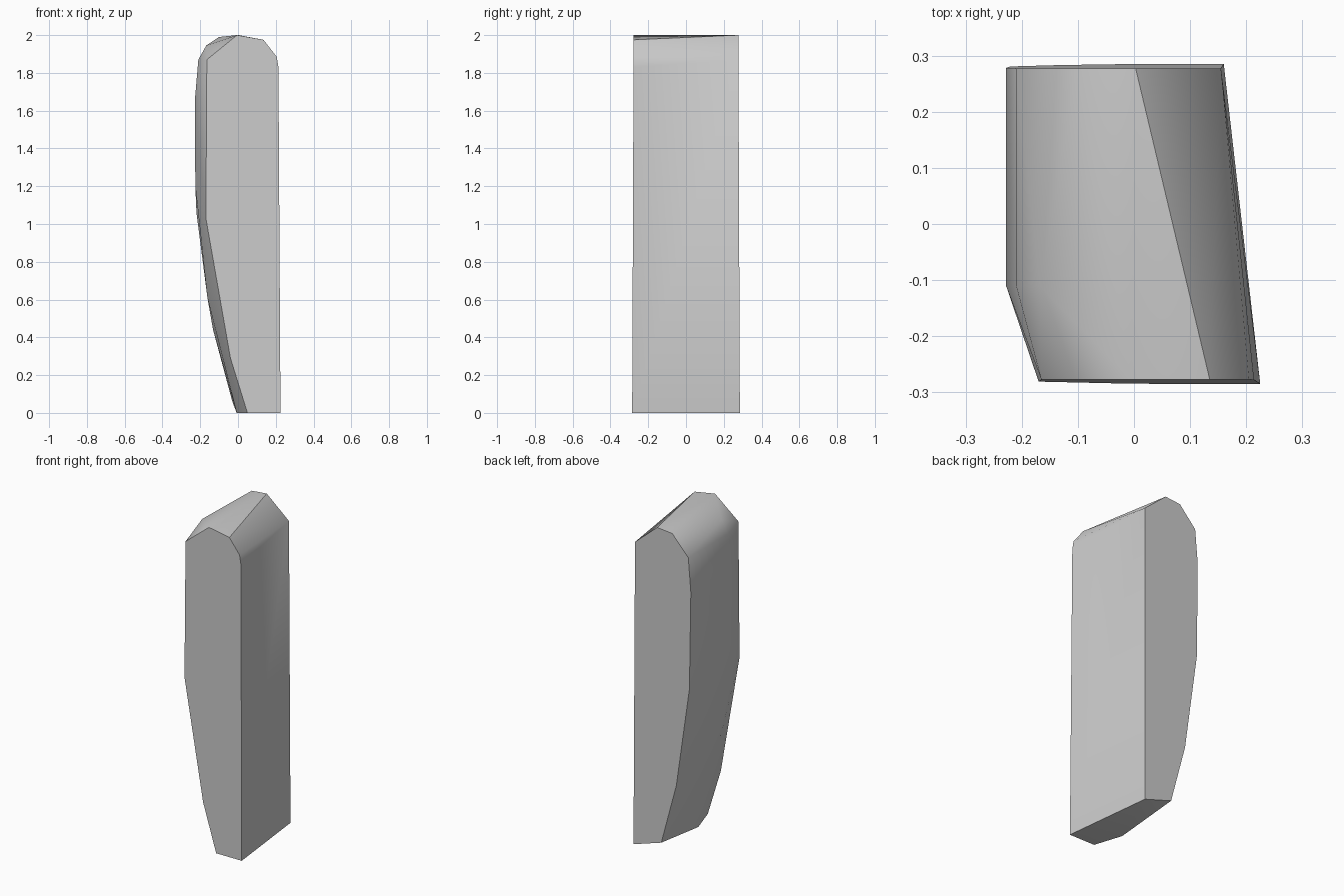
import bpy
import bmesh
import math

if "Cube" in bpy.data.objects:
    bpy.data.objects.remove(bpy.data.objects["Cube"], do_unlink=True)

# Plain stone colour
stone = bpy.data.materials.new("light_grey_stone")
stone.use_nodes = True
colour = (0.6, 0.6, 0.6, 1)
stone.diffuse_color = colour
bsdf = next(n for n in stone.node_tree.nodes if n.type == "BSDF_PRINCIPLED")
bsdf.inputs["Base Color"].default_value = colour

# Outlines as (x, z) at the front, at the chamfer line, and at the back
front = [(0.225, 0), (0.05, 0), (-0.04, 0.29), (-0.17, 1.03), (-0.165, 1.87),
         (-0.005, 2), (0.135, 1.975), (0.205, 1.885), (0.214, 1.83)]
chamfer = [(-0.007, 0), (-0.162, 0.61), (-0.226, 1.2), (-0.228, 1.66),
           (-0.21, 1.87), (-0.168, 1.945)]
back = [(0.16, 0), (-0.03, 0.06), (-0.132, 0.44), (-0.22, 1.06), (-0.228, 1.66),
        (-0.21, 1.87), (-0.1, 1.99), (0.003, 2), (0.155, 1.87)]


def depth(z):
    """Half depth, tapering slightly toward the top."""
    return 0.285 - 0.004 * z


# Faceted standing slab wrapped around the three outlines
bm = bmesh.new()
for x, z in front:
    bm.verts.new((x, -depth(z), z))
for x, z in chamfer:
    bm.verts.new((x, -0.11, z))
for x, z in back:
    bm.verts.new((x, depth(z), z))
hull = bmesh.ops.convex_hull(bm, input=bm.verts[:])
loose = [v for v in bm.verts if not v.link_faces]
bmesh.ops.delete(bm, geom=loose, context="VERTS")
bmesh.ops.dissolve_limit(bm, angle_limit=math.radians(0.5),
                         verts=bm.verts[:], edges=bm.edges[:])
bmesh.ops.recalc_face_normals(bm, faces=bm.faces[:])

mesh = bpy.data.meshes.new("standing_slab")
bm.to_mesh(mesh)
bm.free()
mesh.materials.append(stone)
slab = bpy.data.objects.new("standing_slab", mesh)
bpy.context.collection.objects.link(slab)

# Soft facets with sharp outer edges
bpy.ops.object.select_all(action="DESELECT")
slab.select_set(True)
bpy.context.view_layer.objects.active = slab
bpy.ops.object.shade_smooth_by_angle(angle=math.radians(30))
